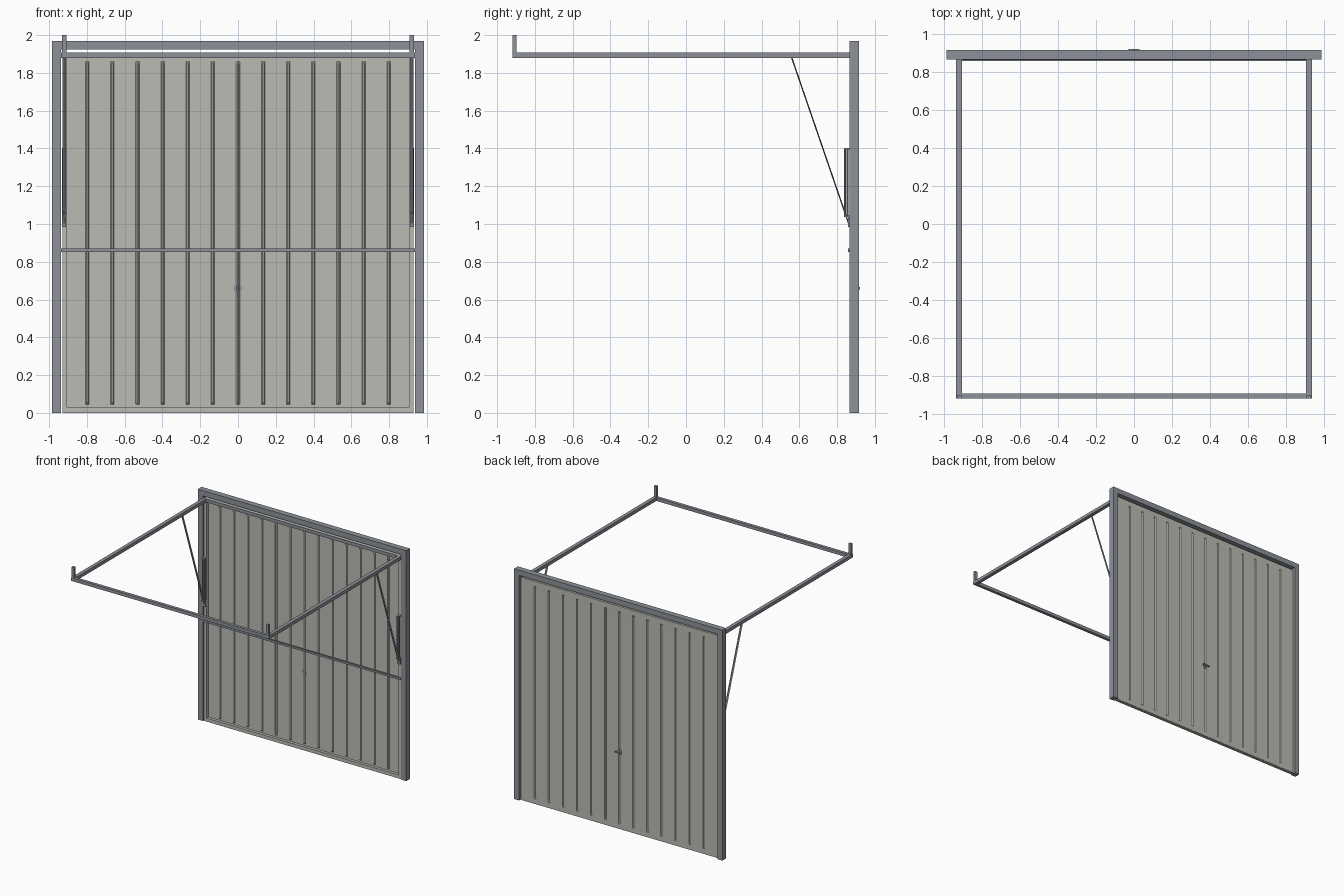
import bpy, bmesh
from math import pi
from mathutils import Vector

cube = bpy.data.objects.get("Cube")
if cube:
    bpy.data.objects.remove(cube)


def material(name, rgb):
    m = bpy.data.materials.new(name)
    m.use_nodes = True
    m.diffuse_color = (*rgb, 1)
    m.node_tree.nodes["Principled BSDF"].inputs["Base Color"].default_value = (*rgb, 1)
    return m


STEEL = material("grey steel", (0.27, 0.29, 0.32))
PANEL = material("pale door grey", (0.50, 0.50, 0.46))


def finish(name, bm, mat):
    bmesh.ops.recalc_face_normals(bm, faces=bm.faces)
    mesh = bpy.data.meshes.new(name)
    bm.to_mesh(mesh)
    bm.free()
    mesh.materials.append(mat)
    ob = bpy.data.objects.new(name, mesh)
    bpy.context.collection.objects.link(ob)
    return ob


def box(name, x, y, z, mat=STEEL):
    """Box from (low, high) ranges."""
    bm = bmesh.new()
    bmesh.ops.create_cube(bm, size=1)
    for v in bm.verts:
        v.co = [r[0] if c < 0 else r[1] for c, r in zip(v.co, (x, y, z))]
    return finish(name, bm, mat)


def rod(name, a, b, radius, sides=10, flat=1.0):
    """Round bar between two points, optionally flattened to a strip."""
    a, b = Vector(a), Vector(b)
    bm = bmesh.new()
    bmesh.ops.create_cone(bm, cap_ends=True, segments=sides, radius1=radius,
                          radius2=radius, depth=(b - a).length)
    for v in bm.verts:
        v.co.y *= flat
    ob = finish(name, bm, STEEL)
    ob.location = (a + b) / 2
    ob.rotation_euler = (b - a).to_track_quat("Z", "Y").to_euler()
    return ob


def span(s, lo, hi):
    return tuple(sorted((s * lo, s * hi)))


# Fixed frame
FY = (0.865, 0.915)
box("frame_head", (-0.985, 0.985), FY, (1.924, 1.97))
for s, side in ((1, "left"), (-1, "right")):
    box(side + "_frame_post", span(s, 0.938, 0.985), FY, (0, 1.924))

# Door skin: a sheet with pressed vertical grooves stopping short of the ends
PITCH, HALF, DEPTH = 0.133, 0.009, 0.008
grooves = [i * PITCH for i in range(-6, 7)]
xs = [-0.93] + [g + d for g in grooves for d in (-HALF, -HALF / 3, HALF / 3, HALF)] + [0.93]
zs = [0.004, 0.045, 0.055, 1.85, 1.86, 1.905]
bm = bmesh.new()
rows = []
for j, z in enumerate(zs):
    row = []
    for x in xs:
        pressed = j in (2, 3) and min(abs(x - g) for g in grooves) < HALF / 2
        row.append(bm.verts.new((x, 0.898 - DEPTH * pressed, z)))
    rows.append(row)
for lower, upper in zip(rows, rows[1:]):
    for i in range(len(xs) - 1):
        bm.faces.new((lower[i], lower[i + 1], upper[i + 1], upper[i]))
skin = finish("door_skin", bm, PANEL)
thick = skin.modifiers.new("thickness", "SOLIDIFY")
thick.thickness = 0.003
thick.offset = 0

# Door edge returns and cross brace
DY = (0.872, 0.897)
box("door_bottom_return", (-0.93, 0.93), DY, (0, 0.03), PANEL)
box("door_top_return", (-0.93, 0.93), DY, (1.88, 1.905), PANEL)
for s, side in ((1, "left"), (-1, "right")):
    box(side + "_door_return", span(s, 0.908, 0.93), DY, (0.03, 1.88), PANEL)
box("door_brace", (-0.936, 0.936), (0.857, 0.872), (0.853, 0.869))
box("door_top_rail", (-0.93, 0.93), (0.862, 0.872), (1.88, 1.908))

# Overhead tracks, rear tie bar and ceiling hangers
RZ = (1.88, 1.908)
box("rear_tie_bar", (-0.905, 0.905), (-0.918, -0.892), RZ)
for s, side in ((1, "left"), (-1, "right")):
    box(side + "_track", span(s, 0.905, 0.936), (-0.918, 0.865), RZ)
    box(side + "_hanger", span(s, 0.908, 0.932), (-0.918, -0.898), (1.908, 2.0))

    # Lifting arm, its foot bracket and the spring pack
    x = s * 0.92
    rod(side + "_lifting_arm", (x, 0.558, 1.885), (x, 0.862, 1.0), 0.01, 4, 0.35)
    box(side + "_arm_bracket", span(s, 0.91, 0.932), (0.858, 0.873), (0.985, 1.04))
    for n, dx in enumerate((-0.006, 0.006)):
        for k, y in enumerate((0.842, 0.854)):
            rod(f"{side}_spring_{n}{k}", (x + dx, y, 1.04), (x + dx, y, 1.4), 0.0055)
    for end, z in (("lower", 1.036), ("upper", 1.394)):
        box(f"{side}_spring_{end}_plate", span(s, 0.908, 0.932), (0.836, 0.872), (z, z + 0.008))

# Turn handle on the outside
rod("handle_plate", (0, 0.896, 0.66), (0, 0.903, 0.66), 0.022, 20)
rod("handle_stem", (0, 0.9, 0.66), (0, 0.917, 0.66), 0.008, 12)
box("handle_grip", (-0.03, 0.03), (0.911, 0.92), (0.654, 0.666))
